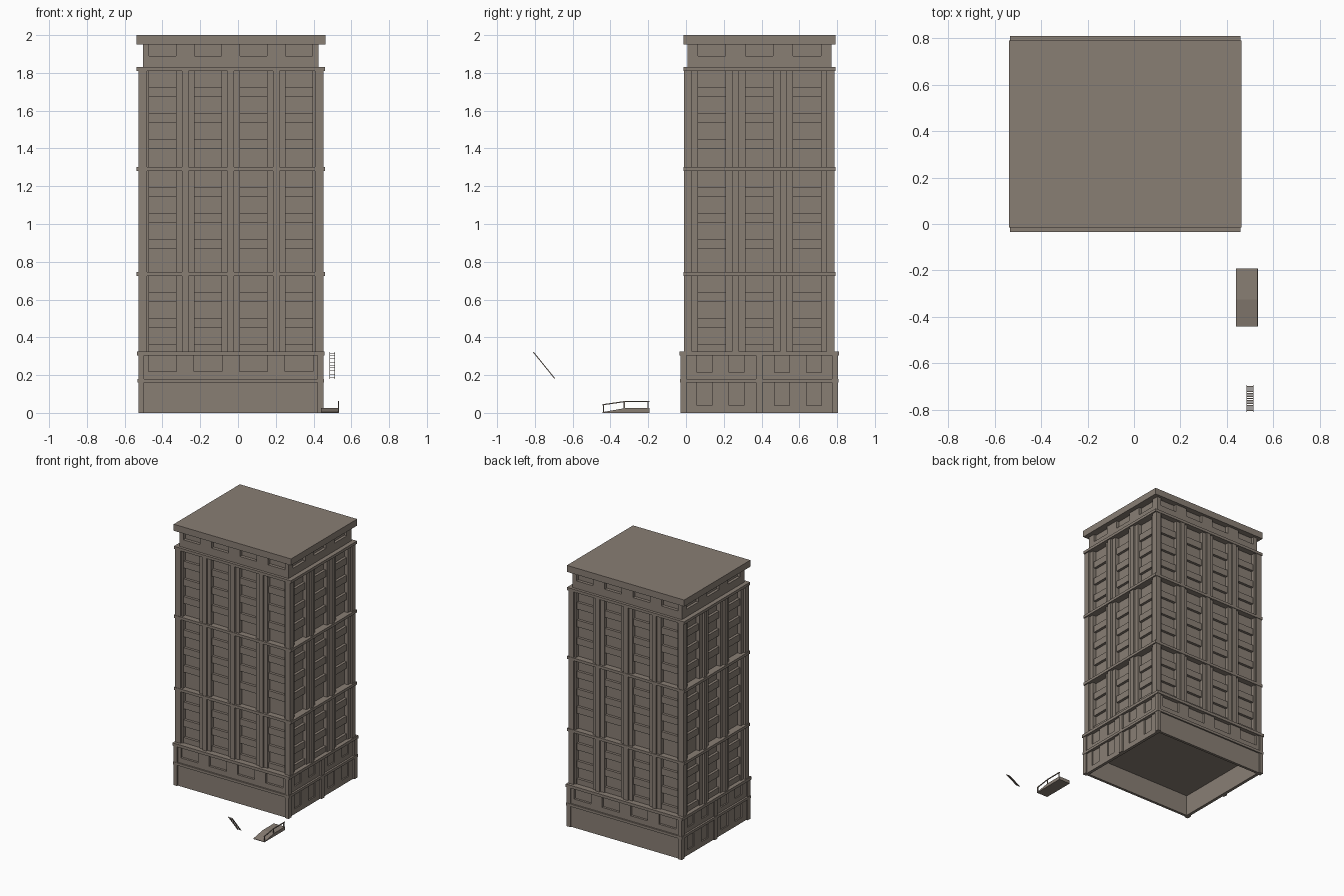
import bpy, bmesh, math
from mathutils import Vector, Matrix

if "Cube" in bpy.data.objects:
    bpy.data.objects.remove(bpy.data.objects["Cube"])

CX, CY = -0.038, 0.388          # tower centre
mat = bpy.data.materials.new("taupe stone")
mat.diffuse_color = (0.25, 0.21, 0.175, 1)
mat.use_nodes = True
mat.node_tree.nodes["Principled BSDF"].inputs["Base Color"].default_value = mat.diffuse_color


class Part:
    """Collects boxes into one named object."""
    def __init__(self, name):
        self.name, self.bm = name, bmesh.new()

    def box(self, x, y, z, rot=None):
        c = Vector(((x[0] + x[1]) / 2, (y[0] + y[1]) / 2, (z[0] + z[1]) / 2))
        m = Matrix.Translation(c)
        if rot is not None:
            m = m @ rot
        s = Matrix.Diagonal((abs(x[1] - x[0]), abs(y[1] - y[0]), abs(z[1] - z[0]), 1))
        bmesh.ops.create_cube(self.bm, size=1, matrix=m @ s)

    def block(self, hx, hy, z0, z1):
        self.box((CX - hx, CX + hx), (CY - hy, CY + hy), (z0, z1))

    def face(self, side, u, d, z):
        """Box on a facade: u along the wall, d outward from the centre."""
        if side == "front":
            self.box((CX + u[0], CX + u[1]), (CY - d[1], CY - d[0]), z)
        elif side == "back":
            self.box((CX + u[0], CX + u[1]), (CY + d[0], CY + d[1]), z)
        elif side == "right":
            self.box((CX + d[0], CX + d[1]), (CY + u[0], CY + u[1]), z)
        else:
            self.box((CX - d[1], CX - d[0]), (CY + u[0], CY + u[1]), z)

    def done(self):
        bmesh.ops.recalc_face_normals(self.bm, faces=self.bm.faces)
        me = bpy.data.meshes.new(self.name)
        self.bm.to_mesh(me)
        self.bm.free()
        me.materials.append(mat)
        ob = bpy.data.objects.new(self.name, me)
        bpy.context.collection.objects.link(ob)


def wall(part, side, centres, hw, half, d, z0, z1, sill=None):
    """Wall strips between window bays, with an optional sill wall."""
    edges = [-half] + [e for c in centres for e in (c - hw, c + hw)] + [half]
    for a, b in zip(edges[::2], edges[1::2]):
        part.face(side, (a, b), d, (z0, z1))
    if sill:
        for c in centres:
            part.face(side, (c - hw, c + hw), d, (z0, sill))


LONG = dict(bays=(-0.3615, -0.1205, 0.1205, 0.3615), hw=0.0715,
            pil=(-0.241, 0, 0.241), glass=0.357, wall=0.386, pier=0.399, end=0.49)
SHORT = dict(bays=(-0.252, 0, 0.252), hw=0.0735,
             pil=(-0.126, 0.126), glass=0.444, wall=0.475, pier=0.49, end=0.399)
SIDES = {"front": LONG, "back": LONG, "right": SHORT, "left": SHORT}

# solid core carrying the window planes
core = Part("window_core")
core.block(0.444, 0.357, 0.17, 1.96)
core.block(0.468, 0.392, 0.17, 0.31)
core.done()

# belt courses and roof slab
belts = Part("belt_courses")
belts.block(0.493, 0.420, 0.16, 0.18)
belts.block(0.496, 0.4225, 0.303, 0.325)
for z in (0.725, 1.28, 1.81):
    belts.block(0.499, 0.4025, z, z + 0.021)
belts.done()
roof = Part("roof_slab")
roof.block(0.50, 0.4025, 1.95, 2.0)
roof.done()

# shaft: pilasters, walls and spandrels
walls, pilasters, spandrels = Part("shaft_walls"), Part("pilasters"), Part("spandrels")
for side, s in SIDES.items():
    whalf = SHORT["wall"] if s is LONG else LONG["wall"]
    wall(walls, side, s["bays"], s["hw"], whalf, (s["glass"] - 0.01, s["wall"]), 0.32, 1.82)
    for p in s["pil"]:
        pilasters.face(side, (p - 0.0175, p + 0.0175), (s["wall"] - 0.01, s["pier"]), (0.32, 1.82))
    for k in (-1, 1):
        pilasters.face(side, sorted((k * s["end"], k * (s["end"] - 0.031))),
                       (s["wall"] - 0.03, s["pier"]), (0.32, 1.82))
    for top, n in ((0.725, 3), (1.28, 3), (1.81, 3)):
        for i in range(n):
            z1 = top - 0.086 - 0.1365 * i
            for c in s["bays"]:
                spandrels.face(side, (c - s["hw"], c + s["hw"]),
                               (s["glass"] - 0.01, s["glass"] + 0.02), (z1 - 0.052, z1))
for p in (walls, pilasters, spandrels):
    p.done()

# attic storey under the roof
attic = Part("attic_walls")
for side, s in SIDES.items():
    half, d = (0.465, 0.381) if s is LONG else (0.381, 0.465)
    wall(attic, side, s["bays"], s["hw"], half, (s["glass"] - 0.01, d), 1.825, 1.955, 1.89)
attic.done()

# base: mezzanine with windows, open-bottomed ground floor
mezz, ground, piers = Part("mezzanine_walls"), Part("ground_walls"), Part("base_piers")
for side, s in SIDES.items():
    if s is LONG:
        wall(mezz, side, s["bays"], 0.0735, 0.478, (0.385, 0.409), 0.175, 0.31, 0.22)
        ground.face(side, (-0.478, 0.478), (0.389, 0.409), (0, 0.165))
        for k in (-1, 1):
            piers.face(side, sorted((k * 0.49, k * 0.461)), (0.385, 0.418), (0, 0.31))
    else:
        cs = (-0.29, -0.12, 0.12, 0.29)
        wall(mezz, side, cs, 0.04, 0.409, (0.46, 0.478), 0.175, 0.31, 0.215)
        wall(ground, side, cs, 0.04, 0.409, (0.46, 0.478), 0, 0.165, 0.04)
        ground.face(side, (-0.4, 0.4), (0.455, 0.468), (0, 0.165))
        for k in (-1, 1):
            piers.face(side, sorted((k * 0.418, k * 0.397)), (0.46, 0.49), (0, 0.31))
        piers.face(side, (-0.017, 0.017), (0.46, 0.49), (0, 0.31))
for p in (mezz, ground, piers):
    p.done()

# entrance ramp: wedge and landing profile extruded along x
ramp = Part("ramp")
prof = [(-0.442, 0), (-0.192, 0), (-0.192, 0.025), (-0.325, 0.025), (-0.442, 0.004)]
f = ramp.bm.faces.new([ramp.bm.verts.new((0.44, y, z)) for y, z in prof])
ext = bmesh.ops.extrude_face_region(ramp.bm, geom=[f])
bmesh.ops.translate(ramp.bm, vec=(0.095, 0, 0),
                    verts=[v for v in ext["geom"] if isinstance(v, bmesh.types.BMVert)])
ramp.done()


def bar(part, x, a, b, w, t):
    """Straight bar in the y-z plane from a to b."""
    dy, dz = b[0] - a[0], b[1] - a[1]
    L, my, mz = math.hypot(dy, dz), (a[0] + b[0]) / 2, (a[1] + b[1]) / 2
    part.box((x - w / 2, x + w / 2), (my - L / 2, my + L / 2), (mz - t / 2, mz + t / 2),
             Matrix.Rotation(math.atan2(dz, dy), 4, 'X'))


# ramp handrail
rail = Part("ramp_handrail")
bar(rail, 0.532, (-0.442, 0.043), (-0.325, 0.06), 0.006, 0.006)
bar(rail, 0.532, (-0.327, 0.06), (-0.192, 0.06), 0.006, 0.006)
for y, h in ((-0.437, 0.043), (-0.327, 0.06), (-0.202, 0.06)):
    rail.box((0.529, 0.535), (y - 0.003, y + 0.003), (0.002, h))
rail.done()

# leaning ladder
ladder = Part("ladder")
A, B = (-0.695, 0.182), (-0.808, 0.322)
for x in (0.485, 0.513):
    bar(ladder, x, A, B, 0.003, 0.005)
for i in range(11):
    t = (i + 0.5) / 11
    y, z = A[0] + (B[0] - A[0]) * t, A[1] + (B[1] - A[1]) * t
    ladder.box((0.485, 0.513), (y - 0.003, y + 0.003), (z - 0.0012, z + 0.0012))
ladder.done()
